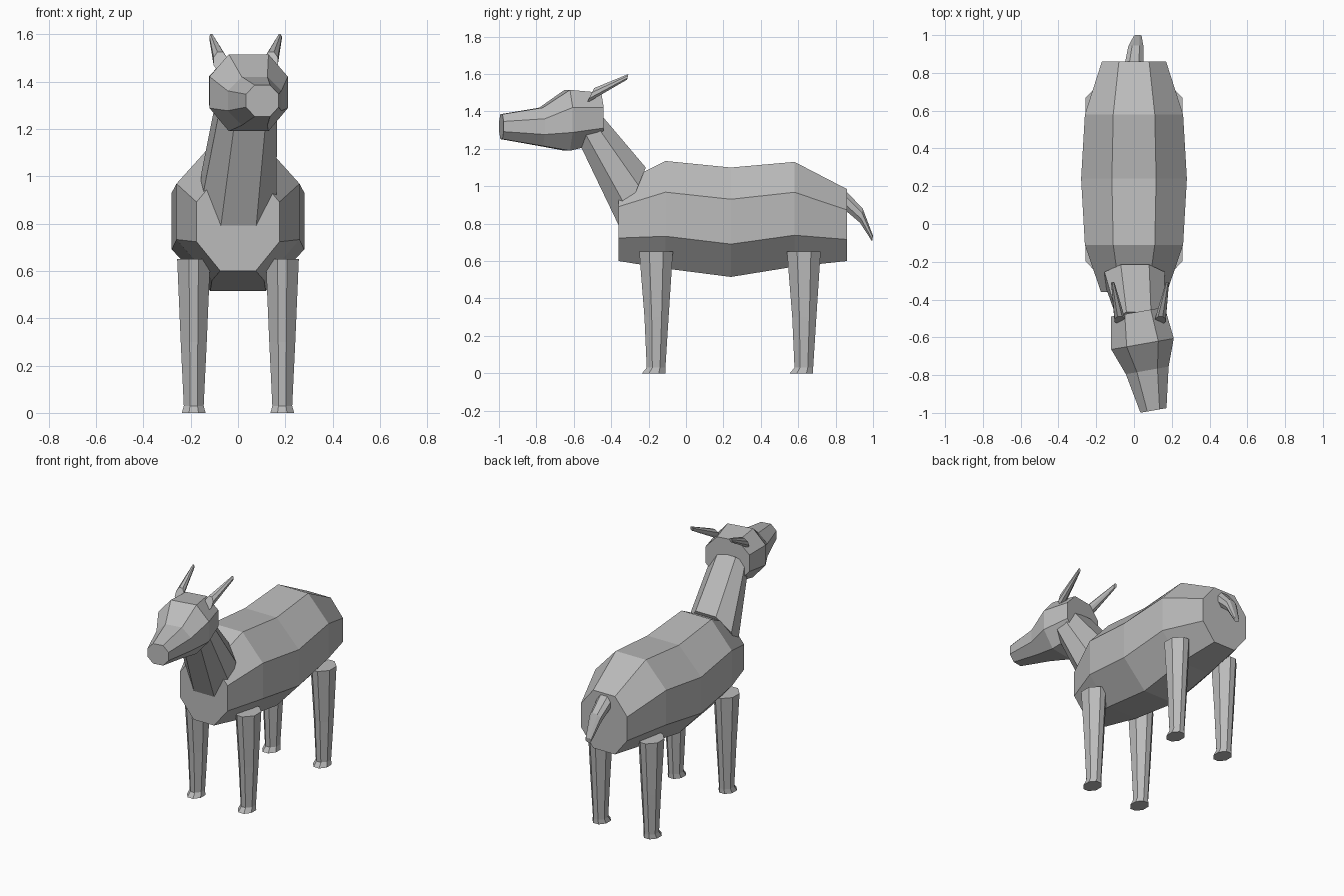
import bpy
import bmesh
from math import cos, sin, radians
from mathutils import Vector

default_cube = bpy.data.objects.get("Cube")
if default_cube:
    bpy.data.objects.remove(default_cube, do_unlink=True)

# One plain grey for the whole animal
grey = bpy.data.materials.new("plain_grey")
grey.use_nodes = True
colour = (0.5, 0.5, 0.5, 1)
grey.diffuse_color = colour
grey.node_tree.nodes["Principled BSDF"].inputs["Base Color"].default_value = colour


def ring(start, end, outer, inner, across=(1, 0, 0)):
    """Eight-sided section: narrow at its start and end, wide in between."""
    start, end, across = Vector(start), Vector(end), Vector(across)
    levels = ((0, inner), (0.3, outer), (0.71, outer), (1, inner))
    one_side = [start.lerp(end, f) + across * w for f, w in levels]
    other_side = [start.lerp(end, f) - across * w for f, w in reversed(levels)]
    return one_side + other_side


def loft(name, rings):
    """Join the sections with flat quads and close both ends."""
    bm = bmesh.new()
    loops = [[bm.verts.new(p) for p in section] for section in rings]
    for a, b in zip(loops, loops[1:]):
        for i in range(len(a)):
            j = (i + 1) % len(a)
            bm.faces.new((a[i], a[j], b[j], b[i]))
    bm.faces.new(loops[0])
    bm.faces.new(loops[-1])
    bmesh.ops.recalc_face_normals(bm, faces=bm.faces[:])
    mesh = bpy.data.meshes.new(name)
    bm.to_mesh(mesh)
    bm.free()
    mesh.materials.append(grey)
    obj = bpy.data.objects.new(name, mesh)
    bpy.context.collection.objects.link(obj)
    return obj


# Body: y, bottom, top, outer half width, inner half width
body_sections = [
    (-0.36, 0.60, 1.01, 0.175, 0.075),
    (-0.11, 0.56, 1.135, 0.26, 0.11),
    (0.24, 0.515, 1.10, 0.28, 0.117),
    (0.58, 0.57, 1.13, 0.26, 0.11),
    (0.86, 0.60, 0.985, 0.17, 0.08),
]
loft("body", [ring((0, y, low), (0, y, high), outer, inner)
              for y, low, high, outer, inner in body_sections])

# Neck, leaning forward into the head
loft("neck", [
    ring((0, -0.35, 0.77), (0.005, -0.215, 1.10), 0.16, 0.075),
    ring((0.055, -0.585, 1.26), (0.025, -0.465, 1.395), 0.12, 0.065),
])

# Head, turned slightly to its left
yaw = radians(10)
head_across = (cos(yaw), sin(yaw), 0)
head_sections = [
    (0.02, -0.465, 1.23, 1.50, 0.145, 0.07),
    (0.045, -0.635, 1.19, 1.515, 0.168, 0.085),
    (0.07, -0.775, 1.215, 1.42, 0.115, 0.055),
    (0.103, -0.987, 1.252, 1.385, 0.07, 0.033),
]
loft("head", [ring((x, y, low), (x, y, high), outer, inner, head_across)
              for x, y, low, high, outer, inner in head_sections])

# Ears, thin and swept back
for side, base_x, tip_x in (("right", -0.075, -0.112), ("left", 0.14, 0.176)):
    loft(side + "_ear", [
        ring((base_x, -0.53, 1.445), (base_x, -0.49, 1.525), 0.028, 0.012),
        ring((tip_x, -0.315, 1.57), (tip_x, -0.308, 1.60), 0.009, 0.004),
    ])

# Tail, drooping and tapering
loft("tail", [
    ring((0, 0.83, 0.89), (0, 0.85, 0.98), 0.05, 0.025),
    ring((0.01, 0.93, 0.805), (0.01, 0.945, 0.88), 0.04, 0.02),
    ring((0.02, 0.995, 0.705), (0.02, 1.0, 0.735), 0.02, 0.01),
])

# Legs: height, front edge, back edge, outer half width, inner half width
leg_sections = [
    (0, -0.235, -0.11, 0.05, 0.02),
    (0.03, -0.21, -0.11, 0.042, 0.016),
    (0.3, -0.222, -0.093, 0.055, 0.017),
    (0.65, -0.25, -0.07, 0.07, 0.02),
]
for end_name, shift in (("front", 0), ("back", 0.79)):
    for side, sign in (("left", 1), ("right", -1)):
        x = sign * 0.187
        loft(f"{end_name}_{side}_leg",
             [ring((x, front + shift, z), (x, back + shift, z), outer, inner)
              for z, front, back, outer, inner in leg_sections])
